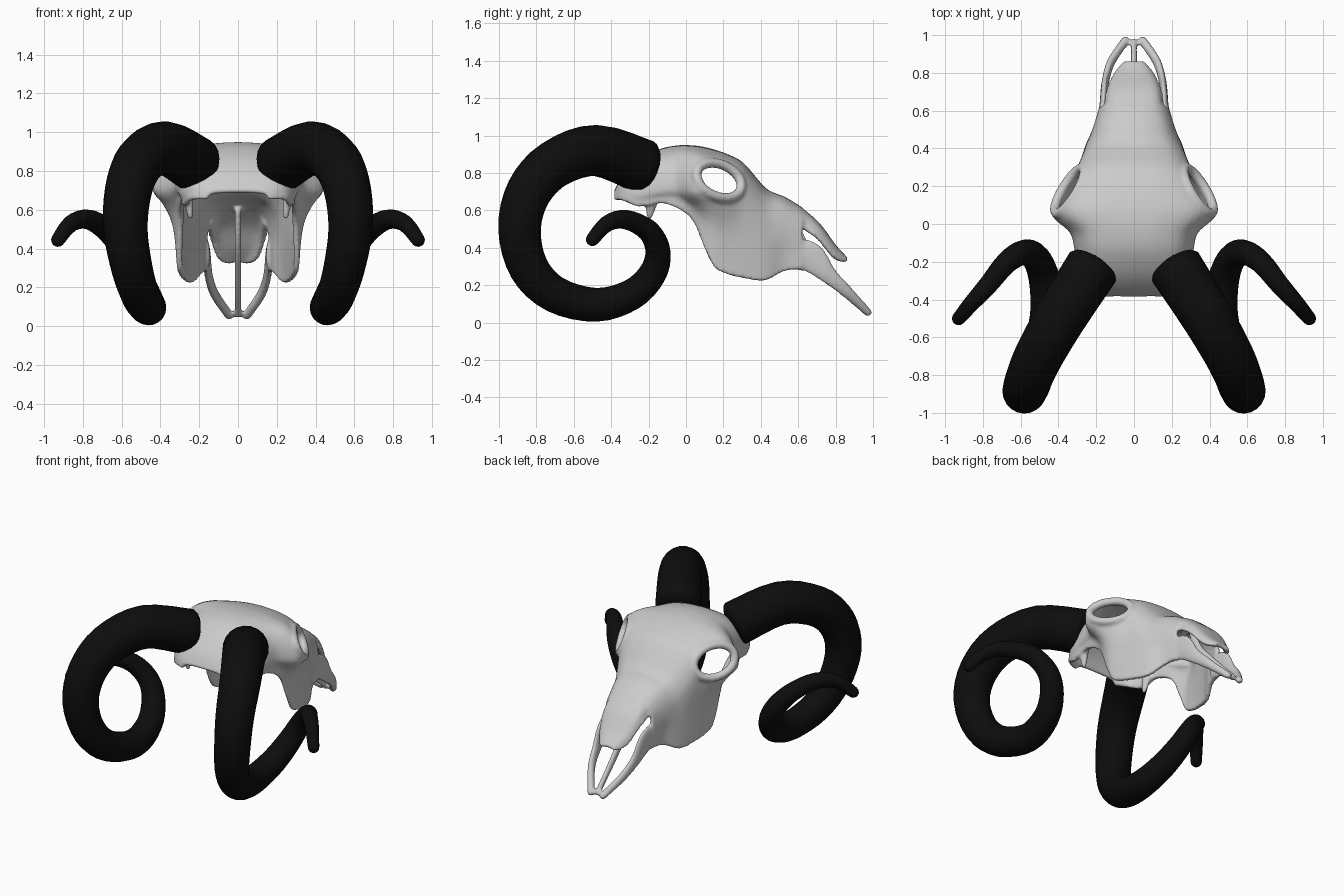
import bpy, bmesh, math
from mathutils import Vector

if "Cube" in bpy.data.objects:
    bpy.data.objects.remove(bpy.data.objects["Cube"])


def spline(rows, n):
    """Catmull-Rom through rows of equal-length number tuples."""
    rows = [Vector(r) for r in rows]
    out = []
    for i in range(len(rows) - 1):
        a, b = rows[max(i - 1, 0)], rows[i]
        c, d = rows[i + 1], rows[min(i + 2, len(rows) - 1)]
        for k in range(n):
            t = k / n
            out.append(0.5 * (2 * b + (c - a) * t + (2 * a - 5 * b + 4 * c - d) * t * t
                              + (3 * b - a - 3 * c + d) * t ** 3))
    return out + [rows[-1]]


def skin(bm, rings, closed):
    """Bridge consecutive rings of points; closed rings also get end caps."""
    vs = [[bm.verts.new(p) for p in ring] for ring in rings]
    m = len(vs[0])
    for r0, r1 in zip(vs, vs[1:]):
        for j in range(m if closed else m - 1):
            k = (j + 1) % m
            bm.faces.new((r0[j], r0[k], r1[k], r1[j]))
    if closed:
        bm.faces.new(vs[0][::-1])
        bm.faces.new(vs[-1])


def sweep(bm, rows, n=5, sides=12, caps=(1, 1), sx=1):
    """Tapered tube with rounded ends; rows are x, y, z, radius across, radius in height."""
    pts = spline(rows, n)
    cen = [Vector((sx * p[0], p[1], p[2])) for p in pts]
    last = len(cen) - 1
    tan = [(cen[min(i + 1, last)] - cen[max(i - 1, 0)]).normalized() for i in range(last + 1)]
    a = Vector((1, 0, 0))
    a = (a - tan[0] * a.dot(tan[0])).normalized()
    rings = []

    def ring(i, angle=0, push=0):
        t, ra, rb = tan[i], pts[i][3], pts[i][4]
        c = cen[i] + t * push * min(ra, rb) * math.sin(angle)
        b, s = t.cross(a), math.cos(angle)
        turns = [2 * math.pi * j / sides for j in range(sides)]
        rings.append([c + a * ra * s * math.cos(u) + b * rb * s * math.sin(u) for u in turns])

    for k in (3, 2, 1):
        ring(0, k * .43, -caps[0])
    for i in range(last + 1):
        if i:
            a = tan[i - 1].rotation_difference(tan[i]) @ a
        ring(i)
    for k in (1, 2, 3):
        ring(last, k * .43, caps[1])
    skin(bm, rings, True)


def arch(bm, stations, n=4):
    """Open vault; station: y, ridge z, widest half width and its z, rim x and z."""
    profs = []
    for y, top, w, zw, xb, zb in stations:
        h = top - zw
        half = spline([(0, top), (.38 * w, top - .04 * h), (.74 * w, top - .2 * h),
                       (.94 * w, top - .55 * h), (w, zw),
                       (w + .75 * (xb - w), zw + .45 * (zb - zw)), (xb, zb)], n)
        profs.append([(-x, y, z) for x, z in half[:0:-1]] + [(x, y, z) for x, z in half])
    cols = [spline(col, n) for col in zip(*profs)]
    skin(bm, list(zip(*cols)), False)


def to_object(name, bm):
    bmesh.ops.recalc_face_normals(bm, faces=bm.faces[:])
    me = bpy.data.meshes.new(name)
    bm.to_mesh(me)
    bm.free()
    ob = bpy.data.objects.new(name, me)
    bpy.context.collection.objects.link(ob)
    return ob


# Skull vault with cheeks (open underneath) and nasal bone
vault = [(-.375, .69, .15, .67, .155, .655), (-.33, .77, .235, .69, .24, .65),
         (-.25, .85, .28, .69, .27, .62), (-.14, .912, .30, .71, .28, .64),
         (-.04, .933, .325, .72, .29, .61), (.04, .932, .41, .70, .29, .545),
         (.09, .925, .42, .70, .295, .43), (.15, .91, .385, .69, .30, .30),
         (.22, .885, .34, .68, .29, .26), (.30, .84, .285, .66, .275, .24),
         (.42, .705, .235, .50, .24, .225), (.52, .66, .198, .47, .19, .275),
         (.62, .60, .168, .44, .17, .285)]
nasal = [(.59, .618, .14, .545, .15, .52), (.70, .525, .125, .475, .135, .45),
         (.79, .405, .092, .36, .096, .345), (.855, .335, .038, .328, .04, .32)]
helpers = []
for name, stations in (("skull_shell", vault), ("nasal_shell", nasal)):
    bm = bmesh.new()
    arch(bm, stations)
    ob = to_object(name, bm)
    mod = ob.modifiers.new("thickness", 'SOLIDIFY')
    mod.thickness, mod.offset = .03, 0
    helpers.append(ob)
shell, nose = helpers

# Eye sockets: tilted ellipse, cut through the shell
centre = Vector((.341, .176, .76))
long_axis, short_axis = Vector((.068, -.12, .025)), Vector((.04, .005, -.09))
axis = short_axis.cross(long_axis).normalized()
if axis.x < 0:
    axis.negate()
rim = [centre + long_axis * math.cos(k * math.pi / 6) + short_axis * math.sin(k * math.pi / 6)
       for k in range(14)]
for sx in (1, -1):
    bm = bmesh.new()
    for p in rim[:12]:
        for d in (-.14, .14):
            q = centre + (p - centre) * .92 + axis * d
            bm.verts.new((sx * q.x, q.y, q.z))
    bmesh.ops.convex_hull(bm, input=bm.verts[:])
    cutter = to_object("socket_cutter", bm)
    cutter.hide_render = True
    mod = shell.modifiers.new("socket", 'BOOLEAN')
    mod.operation, mod.object, mod.solver = 'DIFFERENCE', cutter, 'EXACT'
    helpers.append(cutter)

# Merge shells with socket rims, snout rods and rear prongs
bm = bmesh.new()
deps = bpy.context.evaluated_depsgraph_get()
for ob in (shell, nose):
    ev = ob.evaluated_get(deps)
    bm.from_mesh(ev.to_mesh())
    ev.to_mesh_clear()
for ob in helpers:
    bpy.data.objects.remove(ob)
for sx in (1, -1):
    sweep(bm, [(*p, .027, .027) for p in rim], n=3, sx=sx)
    sweep(bm, [(.165, .58, .37, .02, .085), (.16, .67, .345, .02, .085), (.15, .76, .255, .02, .05),
               (.12, .86, .165, .022, .034), (.045, .972, .055, .025, .022)], sx=sx)
    sweep(bm, [(.26, -.18, .68, .03, .045), (.245, -.195, .565, .015, .015)], sx=sx)
sweep(bm, [(-.05, .965, .055, .022, .022), (.05, .965, .055, .022, .022)])
sweep(bm, [(0, .56, .60, .017, .03), (0, .62, .43, .017, .03), (0, .76, .265, .017, .03),
           (0, .965, .06, .017, .02)])
skull = to_object("skull", bm)
mod = skull.modifiers.new("fuse", 'REMESH')
mod.mode, mod.voxel_size, mod.use_smooth_shade = 'VOXEL', .01, True
mod = skull.modifiers.new("soften", 'SMOOTH')
mod.factor, mod.iterations = .5, 5

# Curled horns, evenly tapering along the path
black = bpy.data.materials.new("horn_black")
black.diffuse_color = (.004, .004, .004, 1)
black.use_nodes = True
black.node_tree.nodes["Principled BSDF"].inputs["Base Color"].default_value = black.diffuse_color
path = [(.22, -.23, .835), (.38, -.48, .92), (.505, -.70, .85), (.565, -.84, .70), (.58, -.89, .50),
        (.545, -.84, .29), (.50, -.70, .15), (.46, -.48, .095), (.475, -.29, .15), (.52, -.18, .26),
        (.58, -.15, .38), (.67, -.20, .49), (.77, -.32, .55), (.86, -.42, .53), (.928, -.50, .445)]
horn = [(*p, .145 - .0078 * i, .145 - .0078 * i) for i, p in enumerate(path)]
for name, sx in (("right_horn", 1), ("left_horn", -1)):
    bm = bmesh.new()
    sweep(bm, horn, n=4, sides=20, caps=(.3, 1), sx=sx)
    ob = to_object(name, bm)
    ob.data.materials.append(black)
    ob.data.polygons.foreach_set("use_smooth", [True] * len(ob.data.polygons))
